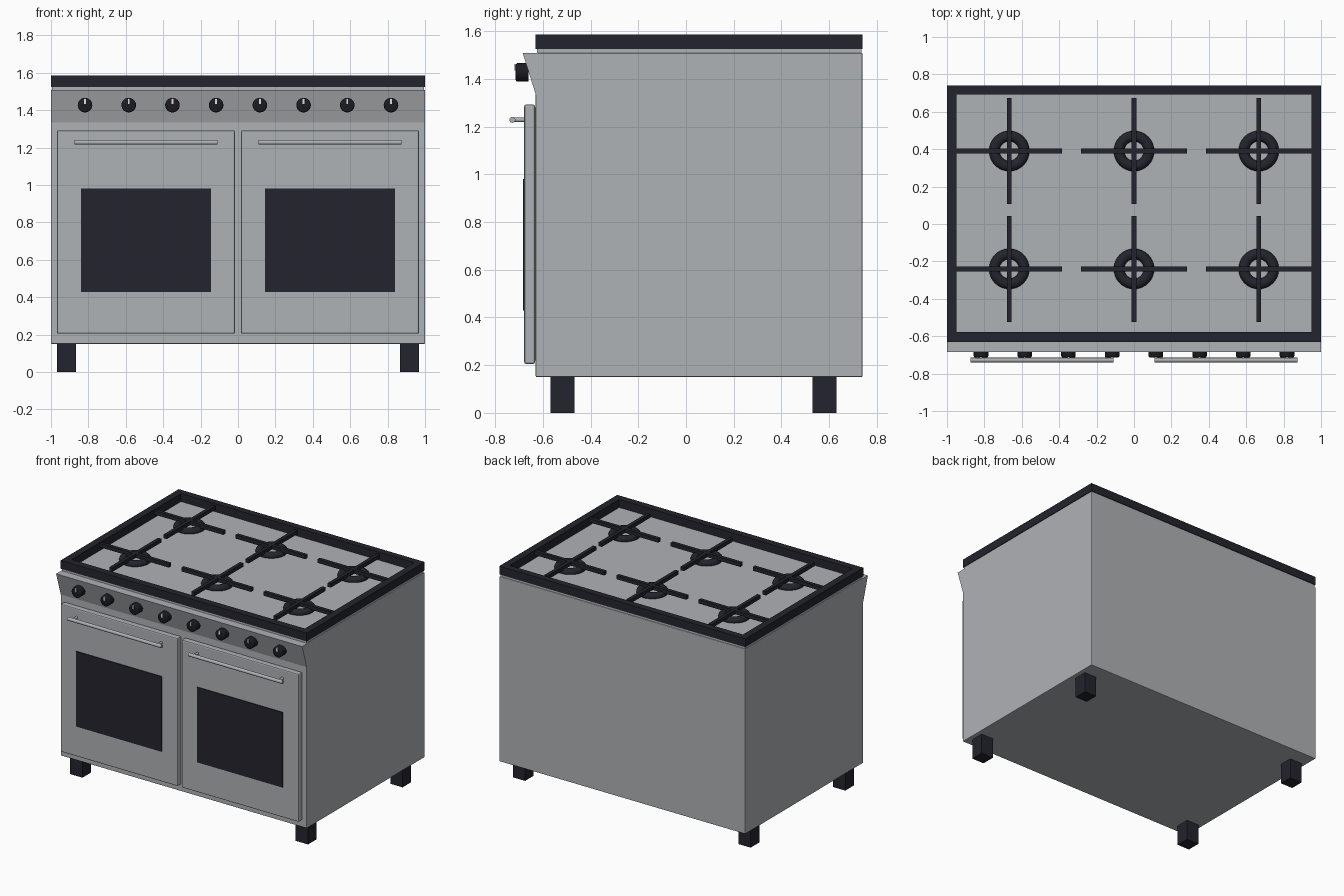
import bpy, bmesh, math
from mathutils import Matrix, Vector

if "Cube" in bpy.data.objects:
    bpy.data.objects.remove(bpy.data.objects["Cube"])


def material(name, rgb):
    m = bpy.data.materials.new(name)
    m.diffuse_color = (*rgb, 1)
    m.use_nodes = True
    m.node_tree.nodes["Principled BSDF"].inputs["Base Color"].default_value = m.diffuse_color
    return m


STEEL = material("brushed steel", (0.43, 0.445, 0.465))
BLACK = material("black enamel", (0.017, 0.017, 0.026))
KNOB = material("knob black", (0.011, 0.011, 0.015))
MARK = material("pale mark", (0.75, 0.75, 0.75))


def finish(name, bm, mat, smooth=False, bevel=0, segments=2):
    bmesh.ops.recalc_face_normals(bm, faces=bm.faces)
    me = bpy.data.meshes.new(name)
    bm.to_mesh(me)
    bm.free()
    me.materials.append(mat)
    ob = bpy.data.objects.new(name, me)
    bpy.context.collection.objects.link(ob)
    if bevel:
        mod = ob.modifiers.new("bevel", 'BEVEL')
        mod.width, mod.segments = bevel, segments
    if smooth:
        bpy.ops.object.select_all(action='DESELECT')
        ob.select_set(True)
        bpy.context.view_layer.objects.active = ob
        bpy.ops.object.shade_smooth_by_angle(angle=math.radians(35))
    return ob


def add_box(bm, x, y, z):
    size = Vector((x[1] - x[0], y[1] - y[0], z[1] - z[0]))
    mid = Vector((sum(x) / 2, sum(y) / 2, sum(z) / 2))
    bmesh.ops.create_cube(bm, size=1, matrix=Matrix.Translation(mid) @ Matrix.Diagonal((*size, 1)))


def boxes(name, spans, mat, bevel=0):
    bm = bmesh.new()
    for s in spans:
        add_box(bm, *s)
    return finish(name, bm, mat, bevel=bevel)


def add_rod(bm, mid, radius, length, axis, sides=16):
    rot = Matrix.Rotation(math.pi / 2, 4, 'Y' if axis == 'X' else 'X')
    bmesh.ops.create_cone(bm, cap_ends=True, segments=sides, radius1=radius, radius2=radius,
                          depth=length, matrix=Matrix.Translation(mid) @ rot)


# Body and hob plate
boxes("body", [((-1, 1), (-0.63, 0.74), (0.15, 1.508))], STEEL, 0.005)
boxes("hob_plate", [((-0.995, 0.995), (-0.625, 0.735), (1.5, 1.526))], STEEL)

# Slanted control panel
bm = bmesh.new()
profile = [(-0.62, 1.335), (-0.63, 1.335), (-0.684, 1.507), (-0.62, 1.507)]
face = bm.faces.new([bm.verts.new((-1, y, z)) for y, z in profile])
ext = bmesh.ops.extrude_face_region(bm, geom=[face])
bmesh.ops.translate(bm, vec=(2, 0, 0), verts=[v for v in ext["geom"] if isinstance(v, bmesh.types.BMVert)])
finish("control_panel", bm, STEEL)

# Hob rim
rim_z = (1.524, 1.585)
boxes("hob_rim", [((-1, 1), (-0.63, -0.578), rim_z), ((-1, 1), (0.692, 0.74), rim_z),
                  ((-1, -0.948), (-0.578, 0.692), rim_z), ((0.948, 1), (-0.578, 0.692), rim_z)], BLACK)

# Burners: pan support cross over a round ring
for bx in (-0.667, 0, 0.667):
    for by in (-0.24, 0.39):
        h, w, z = 0.283, 0.013, (1.552, 1.58)
        boxes("pan_support", [((bx - h, bx + h), (by - w, by + w), z),
                              ((bx - w, bx + w), (by - h, by + h), z)], BLACK)
        bm = bmesh.new()
        ring = [bm.verts.new((bx + 0.08 + 0.028 * math.cos(a), by, 1.535 + 0.026 * math.sin(a)))
                for a in (i * math.tau / 12 for i in range(12))]
        edges = [bm.edges.new((ring[i], ring[i - 1])) for i in range(12)]
        bmesh.ops.spin(bm, geom=ring + edges, cent=(bx, by, 0), axis=(0, 0, 1),
                       angle=math.tau, steps=32, use_merge=True)
        bmesh.ops.remove_doubles(bm, verts=bm.verts, dist=1e-4)
        finish("burner_ring", bm, BLACK, smooth=True)

# Doors with window and bar handle
for s in (-1, 1):
    c = s * 0.492
    boxes("oven_door", [((c - 0.476, c + 0.476), (-0.678, -0.633), (0.205, 1.292))], STEEL, 0.008)
    boxes("door_mount", [((c - 0.46, c + 0.46), (-0.636, -0.62), (0.22, 1.28))], STEEL)
    boxes("door_window", [((c - 0.348, c + 0.348), (-0.684, -0.676), (0.428, 0.98))], BLACK)
    bm = bmesh.new()
    add_rod(bm, (c, -0.7275, 1.228), 0.0125, 0.765, 'X')
    for px in (-0.345, 0.345):
        add_rod(bm, (c + px, -0.7, 1.228), 0.009, 0.05, 'Y', 12)
    finish("door_handle", bm, STEEL, smooth=True)

# Control knobs with pointer mark
for i in range(8):
    kx = -0.818 + i * 0.2337
    bm = bmesh.new()
    add_rod(bm, (kx, -0.687, 1.427), 0.039, 0.054, 'Y', 24)
    rim = [e for e in bm.edges if all(v.co.y < -0.7 for v in e.verts)]
    bmesh.ops.bevel(bm, geom=rim, offset=0.01, segments=3, profile=0.5, affect='EDGES')
    finish("control_knob", bm, KNOB, smooth=True)
    boxes("knob_mark", [((kx - 0.005, kx + 0.005), (-0.719, -0.711), (1.434, 1.462))], MARK)

# Legs
for lx in (-0.917, 0.917):
    for ly in (-0.518, 0.58):
        boxes("leg", [((lx - 0.05, lx + 0.05), (ly - 0.05, ly + 0.05), (0, 0.155))], BLACK)
